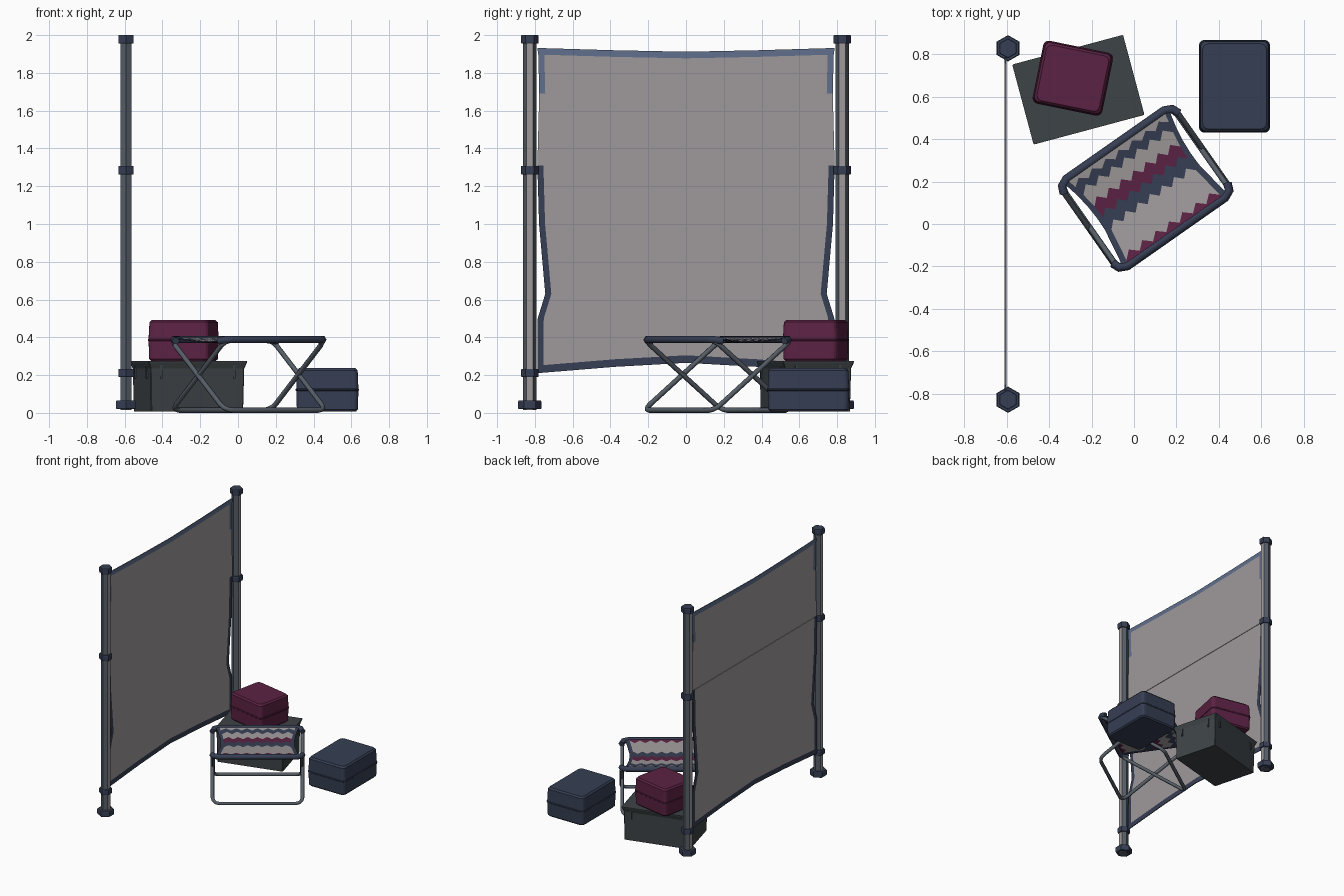
import bpy, bmesh, math
from mathutils import Matrix, Vector

if "Cube" in bpy.data.objects:
    bpy.data.objects.remove(bpy.data.objects["Cube"])


def material(name, hexcode):
    m = bpy.data.materials.new(name)
    srgb = [int(hexcode[i:i + 2], 16) / 255 for i in (0, 2, 4)]
    m.diffuse_color = [c / 12.92 if c < .04 else ((c + .055) / 1.055) ** 2.4 for c in srgb] + [1]
    m.use_nodes = True
    m.node_tree.nodes["Principled BSDF"].inputs["Base Color"].default_value = m.diffuse_color
    return m


NAVY = material("navy", "363e53")
BLUE = material("faded blue", "60708c")
FABRIC = material("warm grey fabric", "9f9a9b")
BERRY = material("berry", "5b2243")
CRATE = material("charcoal", "3d4346")
STEEL = material("slate steel", "565e67")


def make(name, bm, mats, matrix=None):
    bmesh.ops.recalc_face_normals(bm, faces=bm.faces)
    me = bpy.data.meshes.new(name)
    bm.to_mesh(me)
    bm.free()
    for m in mats:
        me.materials.append(m)
    ob = bpy.data.objects.new(name, me)
    if matrix:
        ob.matrix_world = matrix
    bpy.context.collection.objects.link(ob)
    return ob


def place(x, y, degrees=0):
    return Matrix.Translation((x, y, 0)) @ Matrix.Rotation(math.radians(degrees), 4, 'Z')


def loft(bm, loops):
    """Skin closed point loops and cap both ends."""
    rings = [[bm.verts.new(p) for p in loop] for loop in loops]
    for a, b in zip(rings, rings[1:]):
        for i in range(len(a)):
            j = (i + 1) % len(a)
            bm.faces.new((a[i], a[j], b[j], b[i]))
    bm.faces.new(rings[0][::-1])
    bm.faces.new(rings[-1])


def hexagon(r, z):
    return [(r * math.sin(i * math.pi / 3), r * math.cos(i * math.pi / 3), z) for i in range(6)]


def rounded_rect(w, d, z, r, steps=3):
    pts = []
    for k, (sx, sy) in enumerate(((1, 1), (-1, 1), (-1, -1), (1, -1))):
        for i in range(steps + 1):
            a = math.pi / 2 * (k + i / steps)
            pts.append((sx * (w / 2 - r) + r * math.cos(a), sy * (d / 2 - r) + r * math.sin(a), z))
    return pts


# Screen posts with collars, caps and feet
for side, label in ((-1, "front"), (1, "back")):
    at = place(-.593, .827 * side)
    bm = bmesh.new()
    loft(bm, [hexagon(.035, .015), hexagon(.035, 1.97)])
    bm.normal_update()
    for f in bm.faces:
        f.material_index = int(abs(f.normal.x) > .9)
    make(label + "_post", bm, [STEEL, FABRIC], at)
    for part, r, lo, hi in (("foot", .062, .02, .065), ("lower_collar", .047, .19, .232),
                            ("upper_collar", .047, 1.262, 1.308), ("cap", .047, 1.955, 2)):
        bm = bmesh.new()
        loft(bm, [hexagon(r * .94, lo), hexagon(r, lo + .006), hexagon(r, hi - .006), hexagon(r * .94, hi)])
        make(label + "_post_" + part, bm, [NAVY], at)


def screen_panel(name, x, rows, lift, band_row, edge_rows, mats):
    """Cloth panel: rows hold (height, half width), lift bends the banded hem."""
    bm = bmesh.new()
    grid = []
    for k, (z, half) in enumerate(rows):
        inner = half - .032
        ys = [-half, -inner, -inner * .5, 0, inner * .5, inner, half]
        bend = lift if k in (band_row, band_row + 1) else 0
        grid.append([bm.verts.new((x, y, z + bend * (1 - abs(y / half) ** 1.3))) for y in ys])
    for k in range(len(rows) - 1):
        for c in range(6):
            f = bm.faces.new((grid[k][c], grid[k][c + 1], grid[k + 1][c + 1], grid[k + 1][c]))
            hem = k == band_row or (c in (0, 5) and k in edge_rows)
            f.material_index = int(hem)
    ob = make(name, bm, mats)
    mod = ob.modifiers.new("cloth thickness", 'SOLIDIFY')
    mod.thickness = .006
    mod.offset = 0


# Screen cloth, lower and upper panels
screen_panel("lower_screen_cloth", -.606, [(.21, .787), (.25, .787), (.5, .785), (.63, .745), (1, .778), (1.31, .787)],
             .055, 0, range(5), [FABRIC, NAVY])
screen_panel("upper_screen_cloth", -.602, [(1.31, .787), (1.69, .777), (1.897, .782), (1.932, .787)],
             -.02, 2, (1, 2), [FABRIC, BLUE])


# Storage crate with flared rim and ribs
at = place(-.262, .632, 15)
bm = bmesh.new()
loft(bm, [rounded_rect(w, d, z, .004, 1) for w, d, z in
          ((.505, .355, .008), (.515, .365, .235), (.54, .39, .268), (.54, .39, .275))])
for s in (-1, 1):
    for t in (-1, 1):
        for pos in ((.2 * t, .184 * s), (.259 * s, .12 * t)):
            bmesh.ops.create_cube(bm, size=1, matrix=Matrix.Translation((*pos, .222))
                                  @ Matrix.Diagonal((.012, .012, .08, 1)))
make("storage_crate", bm, [CRATE], at)


def soft_case(name, at, w, d, lo, hi, seam, mat):
    """Two-part case with a raised seam and bevelled edges."""
    rings = ((.03, lo), (.012, lo + .01), (.006, seam - .005), (0, seam - .002), (0, seam + .004),
             (.006, seam + .007), (.014, hi - .012), (.036, hi))
    bm = bmesh.new()
    loft(bm, [rounded_rect(w - i, d - i, z, .026) for i, z in rings])
    make(name, bm, [mat], at)


soft_case("berry_case", place(-.288, .686, -11.5), .335, .302, .275, .492, .385, BERRY)
soft_case("navy_case", place(.473, .648), .335, .437, .008, .237, .122, NAVY)


# Folding stool
STOOL = place(.055, .168, 35)


def tube(name, pts, r, mat, cyclic):
    cu = bpy.data.curves.new(name, 'CURVE')
    cu.dimensions = '3D'
    cu.bevel_depth = r
    cu.bevel_resolution = 1
    cu.use_fill_caps = True
    sp = cu.splines.new('POLY')
    sp.points.add(len(pts) - 1)
    for p, co in zip(sp.points, pts):
        p.co = (*co, 1)
    sp.use_cyclic_u = cyclic
    cu.materials.append(mat)
    ob = bpy.data.objects.new(name, cu)
    ob.matrix_world = STOOL
    bpy.context.collection.objects.link(ob)
    bpy.ops.object.select_all(action='DESELECT')
    ob.select_set(True)
    bpy.context.view_layer.objects.active = ob
    bpy.ops.object.convert(target='MESH')


TOP, LOW, REACH = .388, .014, .25
length = math.hypot(2 * REACH, TOP - LOW)
for s, label in ((-1, "front"), (1, "back")):
    # Slanted leg loop crossing to the other side
    loop = rounded_rect(.648 + .006 * s, length, 0, .05)
    pts = []
    for u, w, _ in loop:
        t = w / length + .5
        pts.append((u, s * REACH * (2 * t - 1), LOW + (TOP - LOW) * t))
    tube(label + "_leg_loop", pts, .0135, STEEL, True)
    # Cloth sleeve over the top rail, turning into the corners
    rail = [(-.329, .2 * s, TOP - .008), (-.316, .234 * s, TOP - .001), (-.28, REACH * s, TOP)]
    rail += [(-u, v, z) for u, v, z in reversed(rail)]
    tube(label + "_seat_rail", rail, .021, NAVY, False)

# Woven seat with zigzag stripes
bands = [(-.24, 0), (-.208, .017), (-.05, .017), (.018, .017), (.085, .017), (.16, .017), (.208, .014), (.24, 0)]
colours = [1, 0, 2, 1, 0, 2, 0]
TEETH = 14
bm = bmesh.new()
grid = []
for v0, amp in bands:
    row = []
    for i in range(-1, TEETH + 2):
        zig = amp * (1 if i % 2 else -1) if 0 <= i <= TEETH else 0
        v = v0 + zig
        edge = .268 + .035 * (v0 / .24) ** 2
        u = edge * (-1 if i < 0 else 1) if i in (-1, TEETH + 1) else (edge - .026) * (2 * i / TEETH - 1)
        row.append(bm.verts.new((u, v, TOP + .008 - .02 * (1 - (v / .24) ** 2))))
    grid.append(row)
for k, colour in enumerate(colours):
    for c in range(TEETH + 2):
        f = bm.faces.new((grid[k][c], grid[k][c + 1], grid[k + 1][c + 1], grid[k + 1][c]))
        f.material_index = 2 if c in (0, TEETH + 1) else colour
seat = make("seat_cloth", bm, [FABRIC, BERRY, NAVY], STOOL)
mod = seat.modifiers.new("cloth thickness", 'SOLIDIFY')
mod.thickness = .006
mod.offset = 0
